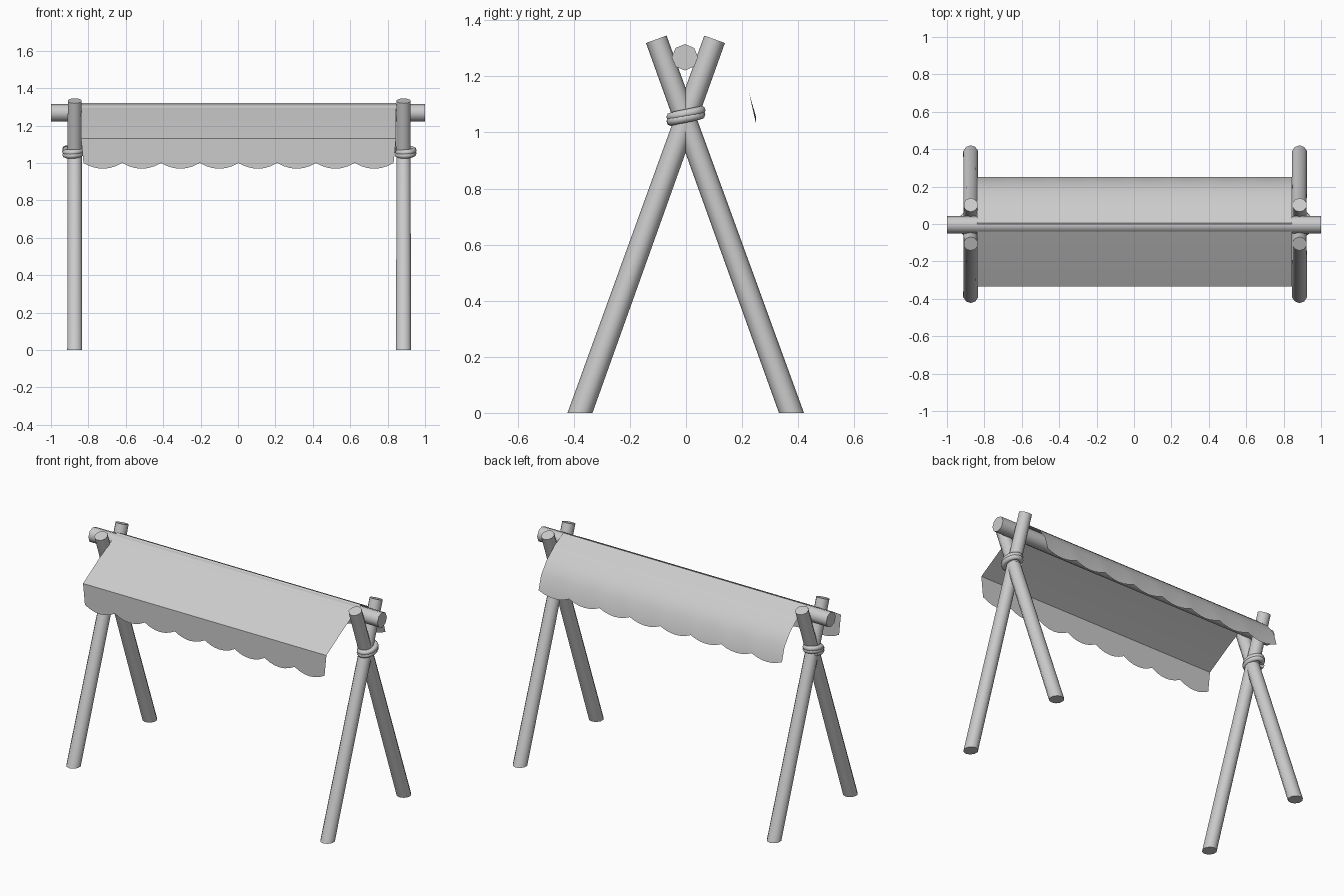
import bpy, bmesh, math
from mathutils import Vector

if "Cube" in bpy.data.objects:
    bpy.data.objects.remove(bpy.data.objects["Cube"])


def finish(name, bm, angle=50):
    me = bpy.data.meshes.new(name)
    bm.normal_update()
    bm.to_mesh(me)
    bm.free()
    ob = bpy.data.objects.new(name, me)
    bpy.context.collection.objects.link(ob)
    bpy.ops.object.select_all(action='DESELECT')
    ob.select_set(True)
    bpy.context.view_layer.objects.active = ob
    bpy.ops.object.shade_smooth_by_angle(angle=math.radians(angle))
    return ob


def pole(name, a, b, r1, r2, sides, ground=False):
    """Tapered pole from a to b; optionally cut level with the ground."""
    a, b = Vector(a), Vector(b)
    d = b - a
    bm = bmesh.new()
    bmesh.ops.create_cone(bm, cap_ends=True, segments=sides, radius1=r1,
                          radius2=r2, depth=d.length)
    bm.transform(d.to_track_quat('Z', 'Y').to_matrix().to_4x4())
    bmesh.ops.translate(bm, verts=bm.verts, vec=(a + b) / 2)
    if ground:
        for v in bm.verts:
            if v.co.z < 0.3:
                v.co -= d * (v.co.z / d.z)
    return finish(name, bm)


def rope(name, cx):
    """Two turns of rope lashed round the crossing, swept as a tube."""
    n, sides, turns = 40, 8, 2.15
    def path(t):
        a = t * turns * 2 * math.pi + 2.6
        return Vector((cx + 0.042 * math.cos(a), 0.054 * math.sin(a),
                       1.042 + 0.034 * t + 0.008 * math.sin(a)))
    bm = bmesh.new()
    rings = []
    for i in range(n + 1):
        t = i / n
        p = path(t)
        tan = (path(t + 0.001) - path(t - 0.001)).normalized()
        side = tan.cross(Vector((0, 0, 1))).normalized()
        up = side.cross(tan)
        rings.append([bm.verts.new(p + 0.016 * (side * math.cos(k * 2 * math.pi / sides)
                                                + up * math.sin(k * 2 * math.pi / sides)))
                      for k in range(sides)])
    for r, s in zip(rings, rings[1:]):
        for k in range(sides):
            j = (k + 1) % sides
            bm.faces.new((r[k], r[j], s[j], s[k]))
    bm.faces.new(rings[0])
    bm.faces.new(rings[-1])
    bmesh.ops.recalc_face_normals(bm, faces=bm.faces)
    return finish(name, bm)


# Crossed legs and lashings at both ends
for side, x, rx in (("left", -0.873, -0.882), ("right", 0.885, 0.897)):
    pole(side + "_front_leg", (x, -0.378, 0), (x, 0.102, 1.332), 0.042, 0.039, 10, True)
    pole(side + "_back_leg", (x, 0.376, 0), (x, -0.106, 1.332), 0.042, 0.039, 10, True)
    rope(side + "_rope_lashing", rx)

# Ridge beam resting in the crossings
pole("ridge_beam", (-1, -0.004, 1.268), (1, -0.004, 1.268), 0.047, 0.047, 8)

# Cloth canopy: (y, z, half width, scallop depth) from front hem to back hem
profile = [(-0.333, 1.0, 0.829, 0.031), (-0.333, 1.13, 0.842, 0),
           (-0.17, 1.227, 0.842, 0), (0.005, 1.32, 0.842, 0),
           (0.09, 1.275, 0.842, 0), (0.17, 1.212, 0.842, 0),
           (0.225, 1.14, 0.842, 0), (0.25, 1.055, 0.842, 0.026)]
scallops, steps = 8, 6
n = scallops * steps
bm = bmesh.new()
rows = []
for y, z, w, depth in profile:
    row = []
    for i in range(n + 1):
        u = (i % steps) / steps
        row.append(bm.verts.new((0.003 + w * (2 * i / n - 1), y,
                                 z - depth * 4 * u * (1 - u))))
    rows.append(row)
for r, s in zip(rows, rows[1:]):
    for i in range(n):
        bm.faces.new((r[i], r[i + 1], s[i + 1], s[i]))
finish("cloth_canopy", bm, 45)
